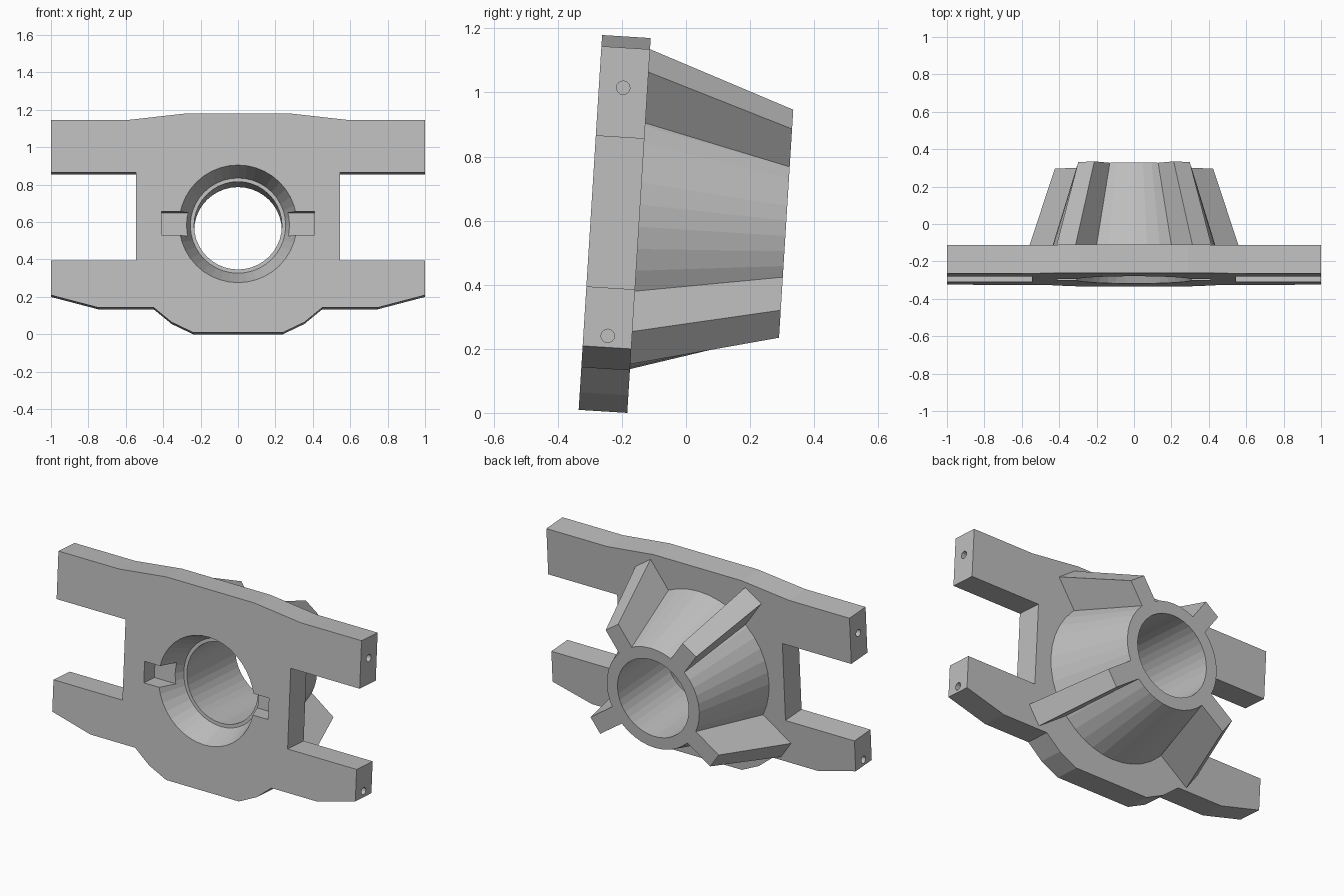
import bpy, bmesh, math
from mathutils import Matrix, Vector

cube = bpy.data.objects.get("Cube")
if cube:
    bpy.data.objects.remove(cube, do_unlink=True)

THICK, REAR, AXIS = 0.152, 0.61, 0.582   # plate depth, hub end, hub axis height
SIDES = 40
TILT = Matrix.Translation((0, -0.335, 0.0095)) @ Matrix.Rotation(math.radians(-3.58), 4, "X")

grey = bpy.data.materials.new("plain grey")
grey.use_nodes = True
colour = (0.52, 0.52, 0.52, 1)
grey.diffuse_color = colour
grey.node_tree.nodes["Principled BSDF"].inputs["Base Color"].default_value = colour


def make(name, bm):
    bmesh.ops.recalc_face_normals(bm, faces=bm.faces)
    mesh = bpy.data.meshes.new(name)
    bm.to_mesh(mesh)
    bm.free()
    mesh.materials.append(grey)
    obj = bpy.data.objects.new(name, mesh)
    bpy.context.collection.objects.link(obj)
    return obj


def loft(name, rings, closed=False):
    """Skin matching rings of points; cap the ends or close the loop."""
    bm = bmesh.new()
    loops = [[bm.verts.new(p) for p in ring] for ring in rings]
    pairs = list(zip(loops, loops[1:]))
    if closed:
        pairs.append((loops[-1], loops[0]))
    else:
        bm.faces.new(loops[0])
        bm.faces.new(loops[-1])
    for a, b in pairs:
        n = len(a)
        for i in range(n):
            j = (i + 1) % n
            bm.faces.new((a[i], a[j], b[j], b[i]))
    return make(name, bm)


def circle(radius, y):
    steps = [2 * math.pi * i / SIDES for i in range(SIDES)]
    return [(radius * math.cos(t), y, AXIS + radius * math.sin(t)) for t in steps]


def box(name, centre, size):
    bm = bmesh.new()
    bmesh.ops.create_cube(bm, size=1, matrix=Matrix.Translation(centre) @ Matrix.Diagonal((*size, 1)))
    return make(name, bm)


def pin(name, x, z):
    bm = bmesh.new()
    bmesh.ops.create_cone(bm, cap_ends=True, segments=16, radius1=0.021, radius2=0.021, depth=0.3,
                          matrix=Matrix.Translation((x, THICK / 2, z)) @ Matrix.Rotation(math.pi / 2, 4, "Y"))
    return make(name, bm)


def cut(obj, cutter):
    mod = obj.modifiers.new("cut", "BOOLEAN")
    mod.operation, mod.solver, mod.object = "DIFFERENCE", "EXACT", cutter
    bpy.context.view_layer.objects.active = obj
    bpy.ops.object.modifier_apply(modifier=mod.name)
    bpy.data.objects.remove(cutter, do_unlink=True)


# Mounting plate with four arms
half = [(0.29, 1.172), (0.6, 1.137), (1, 1.137), (1, 0.857), (0.545, 0.857), (0.545, 0.386),
        (1, 0.386), (1, 0.2), (0.745, 0.133), (0.45, 0.133), (0.355, 0.055), (0.24, 0)]
outline = half + [(-x, z) for x, z in reversed(half)]
plate = loft("mounting_plate", [[(x, y, z) for x, z in outline] for y in (0, THICK)])

# Funnel opening, side pockets and pin holes in the arm ends
lip, flare = 0.255, 0.06 / THICK
cut(plate, loft("funnel_cutter", [circle(lip + flare * (THICK + 0.02), -0.02),
                                  circle(lip - flare * 0.02, THICK + 0.02)]))
for side in (-1, 1):
    cut(plate, box("pocket_cutter", (side * 0.31, 0.03, AXIS + 0.003), (0.2, 0.14, 0.125)))
    for z in (1.012, 0.236):
        cut(plate, pin("pin_cutter", side, z))

# Tapered hub with a straight bore
hub = loft("tapered_hub", [circle(0.235, THICK), circle(0.445, THICK),
                           circle(0.305, REAR), circle(0.235, REAR)], closed=True)
parts = [plate, hub]


# Diagonal ribs along the hub
def rib(name, angle, base, tip):
    out = Vector((math.cos(angle), 0, math.sin(angle)))
    across = Vector((-out.z, 0, out.x))
    rings = []
    for y, inner, outer, width in ((THICK, 0.34, base, 0.125), (REAR, 0.26, tip, 0.105)):
        mid = Vector((0, y, AXIS))
        rings.append([mid + out * r + across * (s * width / 2)
                      for r, s in ((inner, -1), (outer, -1), (outer, 1), (inner, 1))])
    return loft(name, rings)


for label, degrees, base, tip in (("upper", 55, 0.634, 0.445), ("lower", -35, 0.66, 0.48)):
    parts.append(rib(f"{label}_left_rib", math.radians(degrees), base, tip))
    parts.append(rib(f"{label}_right_rib", math.radians(180 - degrees), base, tip))

# Lean the whole bracket back
for part in parts:
    part.data.transform(TILT)
    part.data.update()
